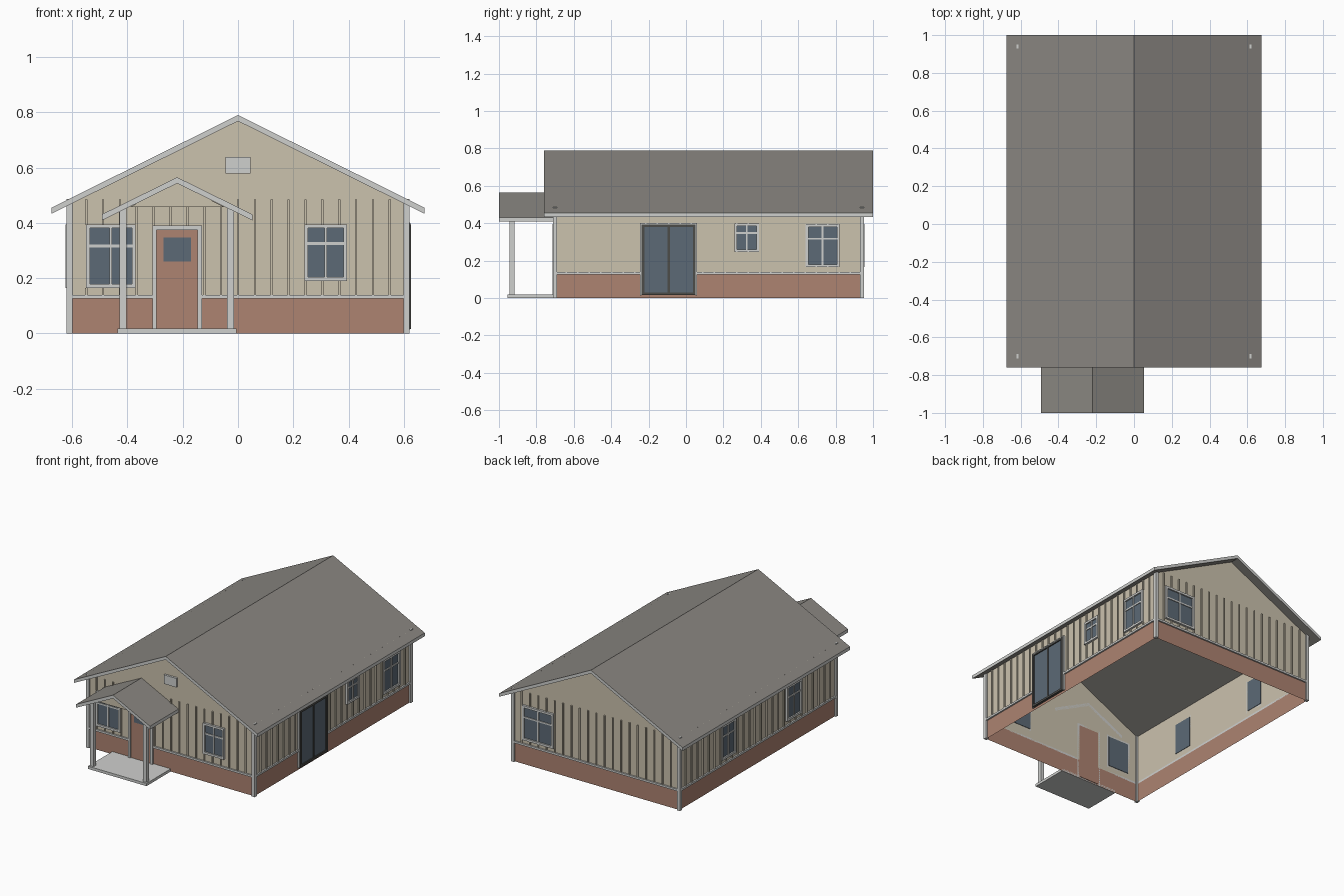
import bpy
import bmesh

if "Cube" in bpy.data.objects:
    bpy.data.objects.remove(bpy.data.objects["Cube"])


def material(name, rgb):
    lin = [((c / 255 + 0.055) / 1.055) ** 2.4 for c in rgb] + [1]
    m = bpy.data.materials.new(name)
    m.use_nodes = True
    m.diffuse_color = lin
    bsdf = m.node_tree.nodes["Principled BSDF"]
    bsdf.inputs["Base Color"].default_value = lin
    bsdf.inputs["Roughness"].default_value = 0.8
    return m


SIDING = material("beige siding", (203, 194, 174))
BRICK = material("terracotta", (173, 131, 113))
TRIM = material("light grey trim", (207, 208, 206))
GLASS = material("blue grey glass", (92, 106, 118))
ROOF = material("roof grey", (138, 135, 130))
DARK = material("dark frame", (76, 76, 73))

# Main dimensions
HALF, FRONT, BACK = 0.61, -0.70, 0.94
BASE, EAVE, APEX, TOP = 0.13, 0.465, 0.77, 0.484


def finish(name, bm, *mats):
    me = bpy.data.meshes.new(name)
    bm.to_mesh(me)
    bm.free()
    for m in mats:
        me.materials.append(m)
    ob = bpy.data.objects.new(name, me)
    bpy.context.collection.objects.link(ob)
    return ob


def boxes(name, spans, mat):
    """One object of boxes, each given as three (low, high) ranges."""
    bm = bmesh.new()
    for span in spans:
        verts = bmesh.ops.create_cube(bm, size=1)["verts"]
        for v in verts:
            v.co = [(a + b) / 2 + c * (b - a) for c, (a, b) in zip(v.co, span)]
    return finish(name, bm, mat)


def on_wall(wall, u, z, depth):
    """Box ranges for a rectangle on a wall; depth is measured outwards."""
    plane, sign = {"front": (FRONT, -1), "back": (BACK, 1),
                   "left": (HALF, 1), "right": (-HALF, -1)}[wall]
    d = tuple(sorted(plane + sign * k for k in depth))
    return (u, d, z) if wall in ("front", "back") else (d, u, z)


def frame(wall, u, z, w, depth, sill=True):
    """Ranges of a rectangular surround of width w."""
    (a, b), (c, d) = u, z
    parts = [((a, a + w), z), ((b - w, b), z), ((a + w, b - w), (d - w, d))]
    if sill:
        parts.append(((a + w, b - w), (c, c + w)))
    return [on_wall(wall, pu, pz, depth) for pu, pz in parts]


def gable_roof(name, cx, half, ridge, drop, thick, y0, y1):
    """Bent roof slab with light edges."""
    bm = bmesh.new()
    eave = ridge - drop
    pts = [(-half, eave), (0, ridge), (half, eave),
           (half, eave - thick), (0, ridge - thick), (-half, eave - thick)]
    rings = [[bm.verts.new((cx + x, y, z)) for x, z in pts] for y in (y0, y1)]
    for i in range(6):
        j = (i + 1) % 6
        bm.faces.new((rings[0][i], rings[0][j], rings[1][j], rings[1][i]))
    for r in rings:
        bm.faces.new((r[0], r[1], r[4], r[5]))
        bm.faces.new((r[1], r[2], r[3], r[4]))
    bmesh.ops.recalc_face_normals(bm, faces=bm.faces)
    for f in bm.faces:
        f.material_index = 0 if abs(f.normal.z) > 0.5 else 1
    return finish(name, bm, ROOF, TRIM)


# Wall shell, open below, brick at the base
bm = bmesh.new()
corners = [(-HALF, FRONT), (HALF, FRONT), (HALF, BACK), (-HALF, BACK)]
rings = [[bm.verts.new((x, y, z)) for x, y in corners] for z in (0, BASE, EAVE)]
for low, high in zip(rings, rings[1:]):
    for i in range(4):
        j = (i + 1) % 4
        bm.faces.new((low[i], low[j], high[j], high[i]))
for i, j, y in ((0, 1, FRONT), (2, 3, BACK)):
    bm.faces.new((rings[2][i], rings[2][j], bm.verts.new((0, y, APEX))))
for f in bm.faces:
    f.material_index = int(f.calc_center_median().z < BASE)
finish("walls", bm, SIDING, BRICK)

# Roofs
gable_roof("main_roof", 0, 0.675, 0.79, 0.335, 0.022, -0.76, 1.0)
gable_roof("porch_roof", -0.22, 0.272, 0.565, 0.134, 0.022, -1.0, FRONT)

# Windows: wall, horizontal range, height range
BIG = (0.165, 0.395)
windows = {
    "front_window_right": ("front", (-0.55, -0.37), BIG),
    "front_window_left": ("front", (0.24, 0.395), (0.19, 0.395)),
    "side_window_small": ("left", (0.26, 0.39), (0.245, 0.4)),
    "side_window_large": ("left", (0.64, 0.82), BIG),
    "back_window": ("back", (0.31, 0.54), BIG),
    "right_window_rear": ("right", (0.36, 0.51), BIG),
    "right_window_front": ("right", (-0.335, -0.175), BIG),
}
for name, (wall, u, z) in windows.items():
    mid, bar = sum(u) / 2, z[0] + 0.66 * (z[1] - z[0])
    trim = frame(wall, u, z, 0.014, (0, 0.014))
    trim.append(on_wall(wall, (mid - 0.005, mid + 0.005), z, (0, 0.011)))
    trim.append(on_wall(wall, u, (bar - 0.005, bar + 0.005), (0, 0.01)))
    boxes(name + "_trim", trim, TRIM)
    pane = [(r[0] + 0.012, r[1] - 0.012) for r in (u, z)]
    boxes(name + "_glass", [on_wall(wall, *pane, (-0.003, 0.005))], GLASS)

# Front door
DOOR = ((-0.31, -0.13), (0, 0.39))
boxes("front_door_trim", frame("front", *DOOR, 0.016, (0, 0.014), False), TRIM)
boxes("front_door", [on_wall("front", (-0.295, -0.145), (0.01, 0.376),
                             (-0.003, 0.006))], BRICK)
boxes("front_door_glass", [on_wall("front", (-0.27, -0.17), (0.26, 0.348),
                                   (0, 0.009))], GLASS)

# Sliding door on the left side
SLIDER = ((-0.245, 0.06), (0.015, 0.402))
boxes("sliding_door_trim", frame("left", *SLIDER, 0.008, (0, 0.012), False), TRIM)
dark = frame("left", (-0.237, 0.052), (0.017, 0.394), 0.014, (0, 0.016))
dark.append(on_wall("left", (-0.098, -0.086), (0.03, 0.38), (0, 0.014)))
boxes("sliding_door_frame", dark, DARK)
boxes("sliding_door_glass", [on_wall("left", (-0.225, 0.04), (0.03, 0.382),
                                     (-0.003, 0.009))], GLASS)

# Battens and ledge on each wall, interrupted by the openings
openings = list(windows.values()) + [("front", *DOOR), ("left", *SLIDER)]
for wall in ("front", "back", "left", "right"):
    ends = (-HALF, HALF) if wall in ("front", "back") else (FRONT, BACK)
    mine = [(u, z) for w, u, z in openings if w == wall]
    length = ends[1] - ends[0]
    count = round(length / 0.061)
    battens = []
    for i in range(1, count):
        c = ends[0] + length * i / count
        u = (c - 0.004, c + 0.004)
        low = BASE + 0.008
        for (a, b), (z0, z1) in mine:
            if a < c < b:
                if z0 > low:
                    battens.append(on_wall(wall, u, (low, z0), (0, 0.008)))
                low = z1
        battens.append(on_wall(wall, u, (low, TOP), (0, 0.008)))
    boxes(wall + "_battens", battens, SIDING)

    ledge, start = [], ends[0]
    for (a, b), (z0, z1) in mine:
        if z0 < BASE:
            ledge.append((start, a))
            start = b
    ledge.append((start, ends[1]))
    boxes(wall + "_ledge", [on_wall(wall, u, (BASE - 0.004, BASE + 0.009),
                                    (0, 0.01)) for u in ledge], TRIM)

# Corner boards and gable vent
boxes("corner_boards", [((x - 0.011, x + 0.011), (y - 0.011, y + 0.011),
                         (0, TOP + 0.003)) for x, y in corners], TRIM)
boxes("gable_vent", [on_wall("front", (-0.046, 0.046), (0.578, 0.638),
                             (0, 0.014))], TRIM)

# Porch slab, posts and gable infill
boxes("porch_slab", [((-0.435, -0.005), (-0.955, FRONT), (0, 0.018))], TRIM)
boxes("porch_posts", [((x - 0.013, x + 0.013), (-0.943, -0.917), (0.018, 0.452))
                      for x in (-0.416, -0.027)], TRIM)
bm = bmesh.new()
tri = bm.faces.new([bm.verts.new((x, -0.94, z)) for x, z in
                    ((-0.39, 0.458), (-0.05, 0.458), (-0.22, 0.545))])
back = bmesh.ops.extrude_face_region(bm, geom=[tri])["geom"]
for v in back:
    if isinstance(v, bmesh.types.BMVert):
        v.co.y += 0.02
bmesh.ops.recalc_face_normals(bm, faces=bm.faces)
finish("porch_gable", bm, SIDING)
